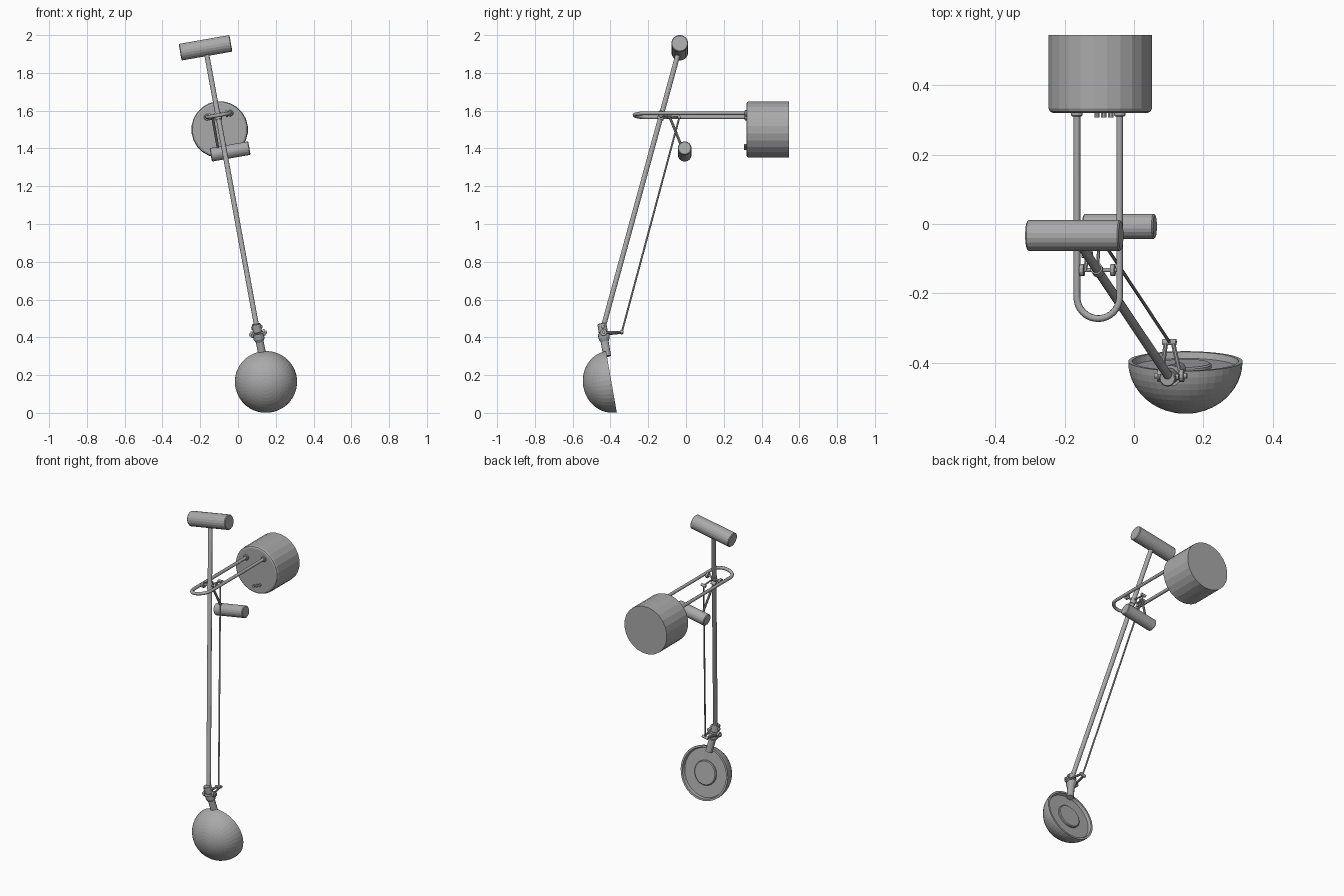
import bpy, bmesh, math
from mathutils import Vector

cube = bpy.data.objects.get("Cube")
if cube:
    bpy.data.objects.remove(cube, do_unlink=True)

grey = bpy.data.materials.new("satin grey")
grey.use_nodes = True
grey.diffuse_color = (0.4, 0.4, 0.4, 1)
grey.node_tree.nodes["Principled BSDF"].inputs["Base Color"].default_value = (0.4, 0.4, 0.4, 1)

TILT = math.radians(10)
ACROSS = Vector((math.cos(TILT), 0, math.sin(TILT)))   # shared sideways direction


def lathe(name, origin, axis, profile, sides):
    """Spin (radius, distance) points around an axis; ends are capped."""
    bm = bmesh.new()
    turn = Vector(axis).to_track_quat('Z', 'Y')
    rings = []
    for r, d in profile:
        ring = []
        for i in range(sides):
            a = 2 * math.pi * (i + 0.5) / sides
            p = Vector((r * math.cos(a), r * math.sin(a), d))
            ring.append(bm.verts.new(turn @ p + Vector(origin)))
        rings.append(ring)
    for lo, hi in zip(rings, rings[1:]):
        for i in range(sides):
            j = (i + 1) % sides
            bm.faces.new((lo[i], lo[j], hi[j], hi[i]))
    bm.faces.new(rings[0][::-1])
    bm.faces.new(rings[-1])
    bmesh.ops.recalc_face_normals(bm, faces=bm.faces)
    mesh = bpy.data.meshes.new(name)
    bm.to_mesh(mesh)
    bm.free()
    mesh.materials.append(grey)
    obj = bpy.data.objects.new(name, mesh)
    bpy.context.collection.objects.link(obj)
    return obj


def rod(name, a, b, r, sides=12, bevel=0.0):
    a, b = Vector(a), Vector(b)
    n = (b - a).length
    profile = [(r, 0), (r, n)]
    if bevel:
        profile = [(r - bevel, 0), (r, bevel), (r, n - bevel), (r - bevel, n)]
    return lathe(name, a, b - a, profile, sides)


def cross_rod(name, centre, length, r, sides=12, bevel=0.0):
    half = ACROSS * length / 2
    return rod(name, Vector(centre) - half, Vector(centre) + half, r, sides, bevel)


def tube(name, points, r):
    curve = bpy.data.curves.new(name, 'CURVE')
    curve.dimensions = '3D'
    curve.bevel_depth = r
    curve.bevel_resolution = 2
    curve.use_fill_caps = True
    spline = curve.splines.new('POLY')
    spline.points.add(len(points) - 1)
    for sp, p in zip(spline.points, points):
        sp.co = (*p, 1)
    curve.materials.append(grey)
    obj = bpy.data.objects.new(name, curve)
    bpy.context.collection.objects.link(obj)
    bpy.ops.object.select_all(action='DESELECT')
    obj.select_set(True)
    bpy.context.view_layer.objects.active = obj
    bpy.ops.object.convert(target='MESH')


# Wall canister with a rounded front edge
lathe("wall_canister", (-0.097, 0.32, 1.50), (0, 1, 0),
      [(0.138, 0), (0.146, 0.004), (0.15, 0.012), (0.15, 0.225)], 24)
for i in (-1, 0, 1):
    rod("canister_knob", (-0.087 + i * 0.02, 0.325, 1.407 + i * 0.008),
        (-0.087 + i * 0.02, 0.307, 1.407 + i * 0.008), 0.008, 8)

# U-shaped support rail and its collars
rail = Vector((-0.103, 0, 1.576))
half = 0.0625
path = [rail - ACROSS * half + Vector((0, 0.33, 0))]
for i in range(17):
    a = math.pi * i / 16
    path.append(rail - ACROSS * half * math.cos(a) + Vector((0, -0.21 - half * math.sin(a), 0)))
path.append(rail + ACROSS * half + Vector((0, 0.33, 0)))
tube("support_rail", path, 0.01)
for s in (-1, 1):
    c = rail + ACROSS * half * s
    rod("rail_collar", c + Vector((0, 0.325, 0)), c + Vector((0, 0.31, 0)), 0.017, 12, 0.003)

# Main arm and its counterweight
top = Vector((-0.172, -0.033, 1.933))
foot = Vector((0.102, -0.442, 0.44))
rod("main_arm", top, foot, 0.0135, 12)
cross_rod("upper_counterweight", top, 0.273, 0.045, 20, 0.004)

# Pivot clamp on the rail
pivot = top.lerp(foot, 0.243)
cross_rod("pivot_pin", (-0.105, -0.133, 1.575), 0.125, 0.006)
rod("pivot_sleeve", pivot + (top - foot) * 0.012, pivot - (top - foot) * 0.012, 0.018)
for s in (-1, 1):
    cross_rod("pivot_knob", Vector((-0.105, -0.133, 1.575)) + ACROSS * s * 0.045, 0.012, 0.018)

# Lower counterweight on its short lever
lever = Vector((-0.135, -0.087, 1.568))
rod("counterweight_lever", (-0.14, -0.133, 1.572), lever, 0.006, 8)
rod("counterweight_stem", lever, (-0.102, -0.01, 1.378), 0.007, 8)
cross_rod("lower_counterweight", (-0.042, -0.007, 1.384), 0.208, 0.0365, 20, 0.004)
cross_rod("lever_pin", lever, 0.03, 0.011)

# Thin parallel rod with linkages at both ends
link_top = Vector((-0.10, -0.035, 1.565))
link_foot = Vector((0.102, -0.34, 0.427))
rod("parallel_rod", link_top, link_foot, 0.005, 8)
rod("upper_link", (-0.105, -0.133, 1.575), link_top, 0.005, 8)
cross_rod("upper_link_pin", link_top, 0.03, 0.009)
cross_rod("lower_link_pin", link_foot, 0.04, 0.009)

# Lower joint: socket, hinge pin with discs, and fork to the thin rod
hinge = Vector((0.106, -0.437, 0.42))
rod("arm_socket", (0.096, -0.445, 0.472), (0.104, -0.438, 0.425), 0.024, 12, 0.003)
cross_rod("hinge_pin", hinge, 0.095, 0.008)
cross_rod("upper_hinge_pin", (0.1, -0.44, 0.452), 0.06, 0.009)
for s in (-1, 1):
    cross_rod("hinge_disc", hinge + ACROSS * s * 0.032, 0.012, 0.018)
    rod("link_fork", hinge + ACROSS * s * 0.028, link_foot + ACROSS * s * 0.01, 0.007, 8)

# Neck tapering down to the shade
neck_end = Vector((0.13, -0.418, 0.3))
span = neck_end - hinge
lathe("shade_neck", hinge, span,
      [(0.031, 0), (0.029, 0.03), (0.021, 0.045), (0.021, span.length)], 12)

# Domed shade with a lip and recessed diffuser
R, DEPTH, STEPS = 0.165, 0.151, 12
centre = (0.148, -0.395, 0.165)
back = (0, math.cos(TILT), math.sin(TILT))
dome = []
for i in range(STEPS + 1):
    a = math.pi / 2 * i / STEPS
    dome.append((max(R * math.sin(a), 0.002), -DEPTH * math.cos(a)))
dome += [(0.153, 0), (0.148, -0.018)]
lathe("lamp_shade", centre, back, dome, 40)
lathe("lamp_lens", centre, back, [(0.075, -0.03), (0.075, -0.01), (0.07, -0.006)], 32)
